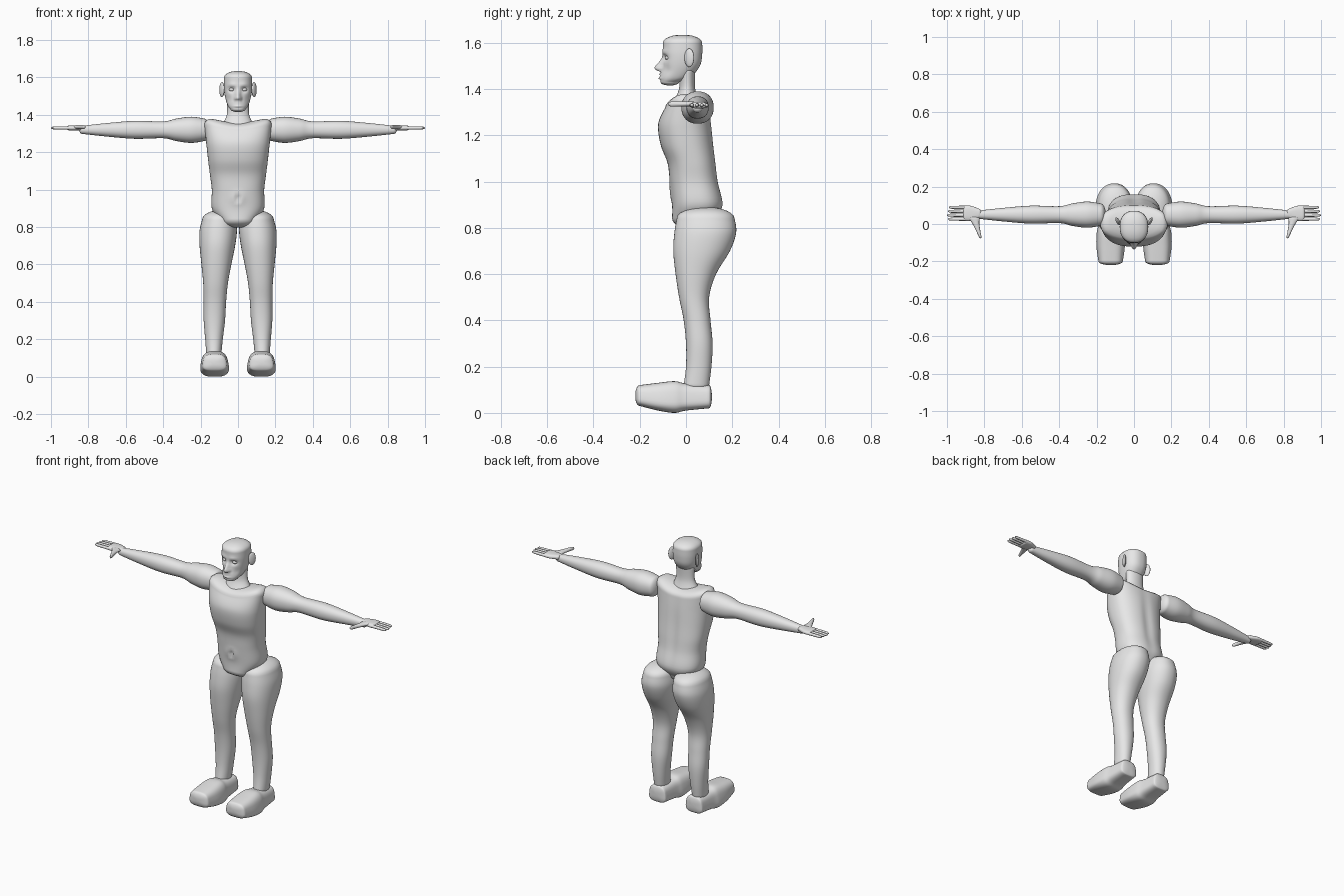
import bpy, bmesh
from math import cos, sin, pi, exp, copysign
from mathutils import Vector

if "Cube" in bpy.data.objects:
    bpy.data.objects.remove(bpy.data.objects["Cube"])

GREY = (.8, .8, .8, 1)
clay = bpy.data.materials.new("plain_grey")
clay.use_nodes = True
clay.diffuse_color = GREY
clay.node_tree.nodes["Principled BSDF"].inputs["Base Color"].default_value = GREY

# Maps (along, across, depth) to x, y, z for each loft direction
AXES = {
    "z": lambda along, across, depth: Vector((across, depth, along)),
    "x": lambda along, across, depth: Vector((along, across, depth)),
    "y": lambda along, across, depth: Vector((across, along, depth)),
}


def finish(name, bm, mirrored):
    bmesh.ops.recalc_face_normals(bm, faces=bm.faces)
    mesh = bpy.data.meshes.new(name)
    bm.to_mesh(mesh)
    bm.free()
    mesh.materials.append(clay)
    mesh.shade_smooth()
    obj = bpy.data.objects.new(name, mesh)
    bpy.context.collection.objects.link(obj)
    if mirrored:
        mirror = obj.modifiers.new("mirror", "MIRROR")
        mirror.use_mirror_merge = False
    return obj


def smooth_rows(rows, steps=6):
    """Catmull-Rom interpolation between section rows."""
    padded = [rows[0], *rows, rows[-1]]
    out = []
    for quad in zip(padded, padded[1:], padded[2:], padded[3:]):
        for k in range(steps):
            u = k / steps
            out.append([q + u / 2 * (r - p + u * (2 * p - 5 * q + 4 * r - s
                        + u * (3 * (q - r) + s - p)))
                        for p, q, r, s in zip(*quad)])
    return out + [rows[-1]]


def dome(row, reach, steps=6):
    """Shrinking sections that round off an end."""
    along, half, low, high = row
    out = []
    for k in range(1, steps):
        angle = k / steps * pi / 2
        shrink, centre = cos(angle), (low + high) / 2
        out.append((along + reach * sin(angle), half * shrink,
                    centre + (low - centre) * shrink, centre + (high - centre) * shrink))
    return out


def loft(name, axis, rows, caps, mid=lambda along: 0, power=2, sides=32,
         mirrored=True, shape=lambda co: co):
    """Rows are (along, half width, low, high) superellipse sections."""
    rows = dome(rows[0], -caps[0])[::-1] + smooth_rows(rows) + dome(rows[-1], caps[1])
    bm = bmesh.new()
    rings = []
    for along, half, low, high in rows:
        ring = []
        for k in range(sides):
            c, s = (copysign(abs(v) ** (2 / power), v)
                    for v in (cos(2 * pi * k / sides), sin(2 * pi * k / sides)))
            co = AXES[axis](along, mid(along) + half * c, (low + high + (high - low) * s) / 2)
            ring.append(bm.verts.new(shape(co)))
        rings.append(ring)
    for lower, upper in zip(rings, rings[1:]):
        for k in range(sides):
            n = (k + 1) % sides
            bm.faces.new((lower[k], lower[n], upper[n], upper[k]))
    bm.faces.new(rings[0])
    bm.faces.new(rings[-1])
    finish(name, bm, mirrored)


def ball(name, centre, size, turn=0):
    bm = bmesh.new()
    bmesh.ops.create_uvsphere(bm, u_segments=24, v_segments=16, radius=1)
    obj = finish(name, bm, False)
    obj.location, obj.scale, obj.rotation_euler.z = centre, size, turn


def bell(across, up, wide, tall):
    """Soft bump that fades with distance from its centre."""
    return exp(-(across / wide) ** 2 - (up / tall) ** 2)


# Torso with raised shoulder corners, navel and spine groove
def torso_shape(co):
    x, y, z = co
    if y < 0:
        navel = z - .955
        y += .03 * bell(x, navel, .012, .012) - .01 * bell(x, navel, .035, .03)
    else:
        y -= .008 * bell(x, z - 1.1, .03, .2)
    corner = min(1, abs(x) / .16) ** 2
    return Vector((x, y, z + .045 * corner * max(0, min(1, (z - 1.25) * 10))))


loft("torso", "z", [
    (.84, .1, -.06, .13), (.9, .14, -.06, .16), (1, .14, -.07, .14),
    (1.08, .15, -.08, .13), (1.16, .16, -.11, .12), (1.25, .17, -.12, .11),
    (1.32, .18, -.09, .1),
], (.045, .04), power=2.4, sides=96, mirrored=False, shape=torso_shape)

loft("neck", "z", [
    (1.34, .09, -.06, .06), (1.4, .06, -.03, .04), (1.48, .06, -.03, .04),
], (.01, .01), mirrored=False)


# Head with nose, eye sockets, lips and cheeks pushed out of the surface
def face_shape(co):
    x, y, z = co
    if y < -.03:
        side = abs(x)
        nose, mouth = z - 1.487, z - 1.455
        y -= .036 * bell(x, nose, .013, .035 if nose > 0 else .009)
        y -= .012 * bell(side - .014, nose, .008, .01)
        y += .015 * bell(side - .033, z - 1.535, .018, .012)
        y -= .005 * bell(side - .03, z - 1.56, .025, .01)
        y -= .01 * bell(x, abs(mouth) - .008, .022, .005)
        y += .006 * bell(side - .05, z - 1.48, .015, .02)
    return Vector((x, y, z))


loft("head", "z", [
    (1.43, .04, -.11, -.03), (1.45, .055, -.11, .02), (1.5, .07, -.1, .06),
    (1.55, .076, -.1, .07), (1.6, .075, -.1, .07),
], (.015, .035), power=2.3, sides=120, mirrored=False, shape=face_shape)

for side, label in ((1, "left"), (-1, "right")):
    ball(label + "_eye", (side * .033, -.077, 1.535), (.015, .014, .01))
    ball(label + "_ear", (side * .086, .014, 1.535), (.01, .023, .04), side * -.5)


# Arms, hands and fingers are round or flat tubes about one centre height
def tube(sections, height, thick=None):
    return [(along, r, height - (thick or r), height + (thick or r)) for along, r in sections]


loft("arms", "x", tube([
    (.18, .06), (.25, .07), (.33, .06), (.4, .045), (.55, .048), (.7, .036), (.83, .022),
], 1.32), (.03, .02), mid=lambda x: .05, power=2.2, sides=40)

loft("palms", "x", tube([(.83, .025), (.87, .04), (.9, .04)], 1.33, .014),
     (.015, .015), mid=lambda x: .057, power=2.6)

FINGERS = ("index", "middle", "ring", "little")
for i, name in enumerate(FINGERS):
    tip = .98 - .005 * abs(i - 1)
    loft(name + "_fingers", "x", tube([(.88, .0095), (tip, .008)], 1.33), (.01, .02),
         mid=lambda x: .026 + .021 * i, sides=12)

loft("thumbs", "y", tube([(-.06, .008), (0, .018), (.03, .03)], 1.335, .011),
     (.017, .01), mid=lambda y: .845 + y / 3, sides=16)

# Legs lean inward with height, with the seat swelling at the back
loft("legs", "z", [
    (.12, .04, -.01, .1), (.2, .047, 0, .11), (.3, .057, 0, .115), (.4, .06, -.01, .106),
    (.5, .066, -.03, .1), (.6, .08, -.045, .13), (.7, .095, -.055, .19),
    (.78, .1, -.05, .217), (.84, .09, -.04, .21),
], (.02, .05), mid=lambda z: .13 - .04 * z * z, power=2.15, sides=48)


# Feet, narrower at the top than at the sole
def foot_shape(co):
    x, y, z = co
    middle = .125
    return Vector((middle + (x - middle) * (1 - 2 * max(0, z - .03)), y, z))


loft("feet", "y", [
    (-.2, .07, .03, .12), (-.12, .08, .01, .13), (-.05, .078, 0, .137),
    (0, .068, .01, .127), (.1, .06, .02, .12),
], (.02, .012), mid=lambda y: .125, power=3.2, sides=40, shape=foot_shape)
